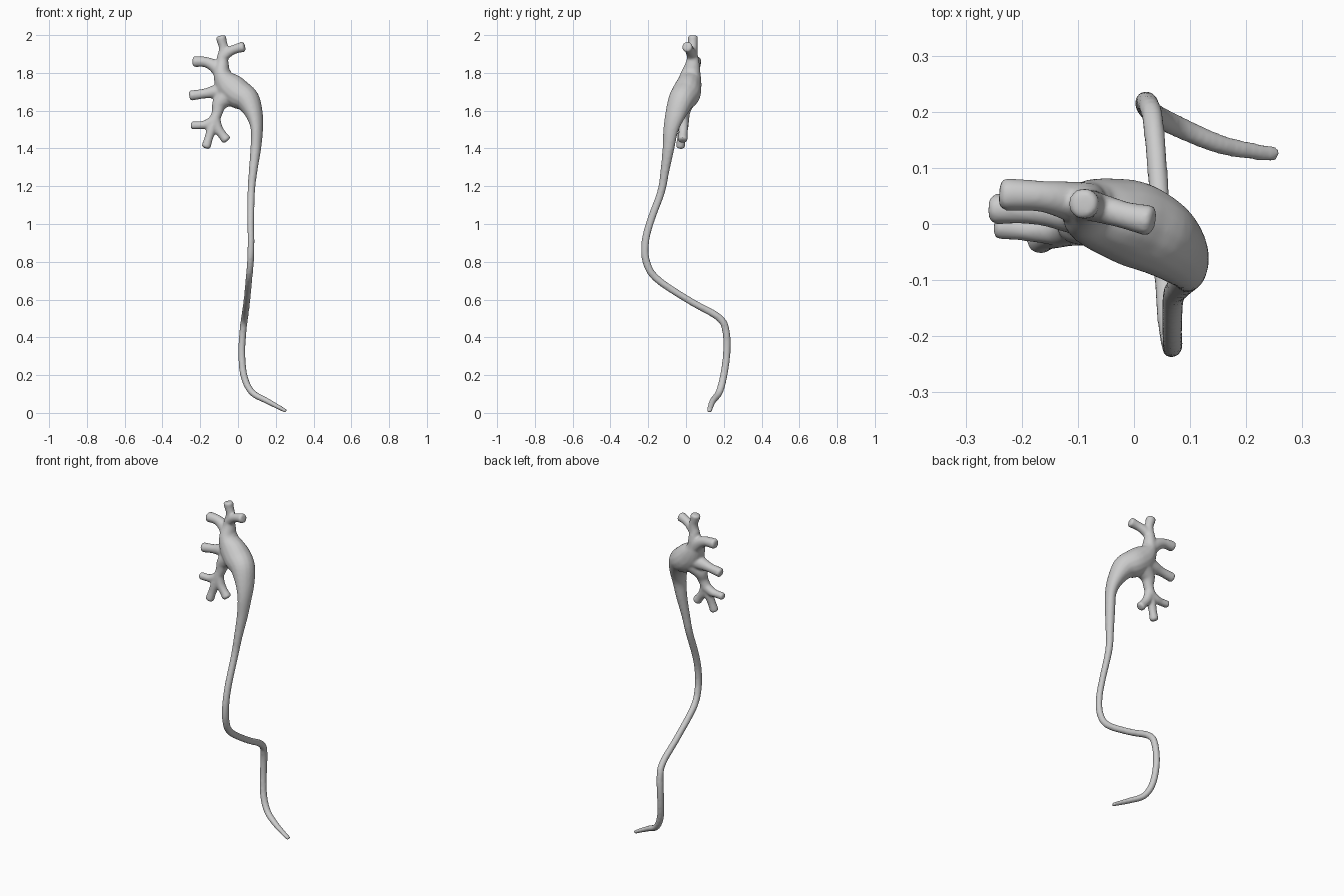
import bpy, bmesh, math
from mathutils import Vector

SIDES = 16
bm = bmesh.new()


def catmull(p0, p1, p2, p3, t):
    return [0.5 * (2 * b + (c - a) * t + (2 * a - 5 * b + 4 * c - d) * t * t
                   + (3 * b - a - 3 * c + d) * t ** 3)
            for a, b, c, d in zip(p0, p1, p2, p3)]


def tube(points, steps=5):
    """Closed smooth tube; each point is x, y, z, depth radius, width radius."""
    pts = [points[0]] + points + [points[-1]]
    path = [catmull(*pts[i:i + 4], s / steps)
            for i in range(len(points) - 1) for s in range(steps)]
    path.append(list(points[-1]))
    # Round the far tip
    tip = path[-1]
    ahead = (Vector(tip[:3]) - Vector(path[-2][:3])).normalized() * 0.008
    path.append([*(Vector(tip[:3]) + ahead), tip[3] * 0.7, tip[4] * 0.7])
    pos = [Vector(p[:3]) for p in path]
    normal = Vector((0, 1, 0))
    rings = []
    for i, p in enumerate(path):
        t = (pos[min(i + 1, len(pos) - 1)] - pos[max(i - 1, 0)]).normalized()
        normal = (normal - t * normal.dot(t)).normalized()
        side = t.cross(normal)
        rings.append([bm.verts.new(pos[i] + normal * p[3] * math.cos(a) + side * p[4] * math.sin(a))
                      for a in (2 * math.pi * k / SIDES for k in range(SIDES))])
    for r0, r1 in zip(rings, rings[1:]):
        for k in range(SIDES):
            j = (k + 1) % SIDES
            bm.faces.new((r0[k], r0[j], r1[j], r1[k]))
    bm.faces.new(rings[0][::-1])
    bm.faces.new(rings[-1])


# Long winding duct that widens into the funnel
duct = [(.256, .124, .008, .014, .01), (.21, .13, .033, .016, .013), (.15, .143, .065, .018, .016),
        (.075, .175, .108, .02, .018), (.033, .198, .19, .02, .019), (.02, .215, .31, .02, .019),
        (.026, .212, .43, .02, .019), (.035, .174, .505, .02, .019), (.047, .02, .593, .019, .018),
        (.058, -.155, .71, .02, .018), (.066, -.21, .8, .021, .018), (.069, -.216, .9, .021, .018),
        (.068, -.19, 1.01, .021, .018), (.07, -.132, 1.17, .021, .02), (.08, -.112, 1.28, .024, .023),
        (.094, -.093, 1.4, .032, .028), (.1, -.08, 1.5, .042, .031), (.086, -.056, 1.58, .056, .045),
        (.05, -.025, 1.655, .07, .067), (0, 0, 1.69, .077, .078), (-.05, .015, 1.735, .068, .074),
        (-.083, .025, 1.79, .055, .047), (-.083, .035, 1.85, .038, .034), (-.083, .035, 1.9, .026, .026)]
tube(duct)

# Branches: path points with radius
branches = [
    [(-.083, .035, 1.86, .03), (-.076, .036, 1.93, .025), (-.085, .036, 1.965, .026), (-.09, .036, 1.989, .029)],
    [(-.085, .034, 1.88, .028), (-.045, .024, 1.912, .026), (-.01, .014, 1.928, .025), (.028, .006, 1.938, .029)],
    [(-.07, .03, 1.78, .045), (-.12, .042, 1.832, .035), (-.17, .05, 1.857, .028), (-.232, .053, 1.86, .03)],
    [(-.04, .015, 1.71, .055), (-.12, .022, 1.7, .037), (-.18, .025, 1.69, .026), (-.25, .027, 1.68, .028)],
    [(-.04, .01, 1.69, .06), (-.095, .003, 1.64, .042), (-.11, -.007, 1.59, .029), (-.13, -.012, 1.54, .029)],
    [(-.125, -.012, 1.55, .028), (-.165, -.01, 1.528, .025), (-.2, -.009, 1.523, .021), (-.242, -.006, 1.522, .022)],
    [(-.12, -.012, 1.56, .028), (-.14, -.018, 1.5, .026), (-.155, -.024, 1.455, .023), (-.169, -.03, 1.409, .025)],
    [(-.12, -.012, 1.56, .026), (-.108, -.014, 1.51, .026), (-.085, -.016, 1.475, .024), (-.062, -.018, 1.446, .027)],
]
for b in branches:
    tube([(x, y, z, r, r) for x, y, z, r in b])

bmesh.ops.recalc_face_normals(bm, faces=bm.faces)
mesh = bpy.data.meshes.new("branched_funnel_with_duct")
bm.to_mesh(mesh)
bm.free()
obj = bpy.data.objects.new("branched_funnel_with_duct", mesh)
bpy.context.collection.objects.link(obj)

# Fuse the tubes into one skin and soften the joins
remesh = obj.modifiers.new("fuse", 'REMESH')
remesh.mode = 'VOXEL'
remesh.voxel_size = 0.006
remesh.use_smooth_shade = True
smooth = obj.modifiers.new("soften", 'SMOOTH')
smooth.factor = 0.5
smooth.iterations = 10
